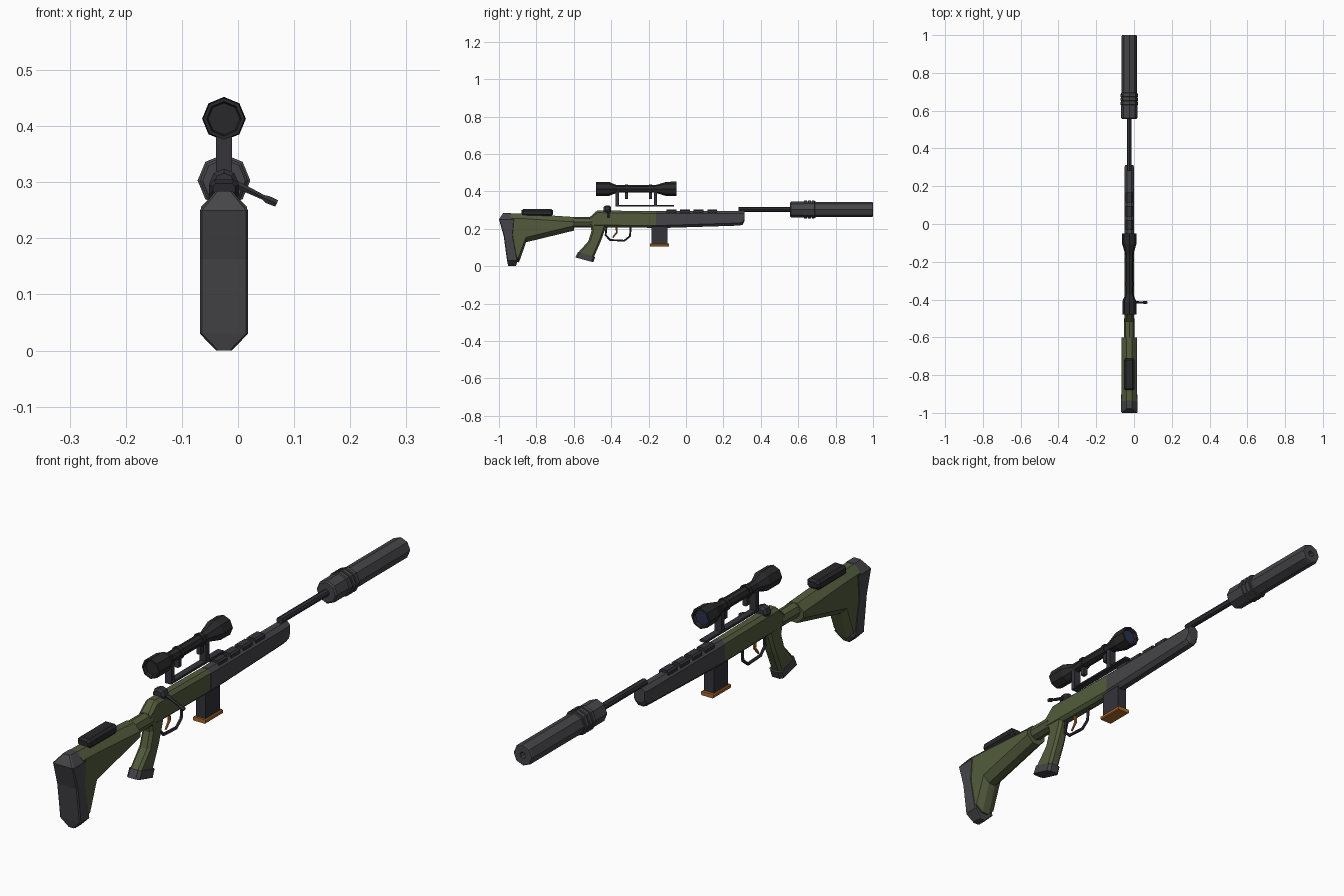
import bpy, bmesh, math
from mathutils import Vector

CX = -0.025  # gun centre line; the bolt handle offsets the bounding box


def material(name, r, g, b):
    m = bpy.data.materials.new(name)
    m.diffuse_color = (r, g, b, 1)
    return m


GREEN = material("olive", 0.085, 0.105, 0.045)
GREY = material("dark_grey", 0.06, 0.06, 0.067)
DARK = material("near_black", 0.022, 0.022, 0.024)
STEEL = material("steel", 0.033, 0.033, 0.042)
ORANGE = material("orange", 0.4, 0.14, 0.025)
LENS = material("lens", 0.02, 0.03, 0.07)


def skin(name, rings, mat):
    """Joins rings of points into a closed flat-shaded solid."""
    bm = bmesh.new()
    loops = [[bm.verts.new(p) for p in ring] for ring in rings]
    n = len(loops[0])
    for a, b in zip(loops, loops[1:]):
        for i in range(n):
            j = (i + 1) % n
            bm.faces.new((a[i], a[j], b[j], b[i]))
    bm.faces.new(loops[0])
    bm.faces.new(loops[-1])
    bmesh.ops.recalc_face_normals(bm, faces=bm.faces)
    me = bpy.data.meshes.new(name)
    bm.to_mesh(me)
    bm.free()
    me.materials.append(mat)
    ob = bpy.data.objects.new(name, me)
    bpy.context.collection.objects.link(ob)
    return ob


def loft(name, sections, mat):
    """Section: (y0, z0, y1, z1, half_width, chamfer), a chamfered box outline."""
    rings = []
    for y0, z0, y1, z1, w, c in sections:
        a, b = Vector((CX, y0, z0)), Vector((CX, y1, z1))
        d = (b - a).normalized() * c
        half = [(a, w - c), (a + d, w), (b - d, w), (b, w - c)]
        rings.append([p + Vector((s, 0, 0)) for p, s in half]
                     + [p - Vector((s, 0, 0)) for p, s in reversed(half)])
    return skin(name, rings, mat)


def block(name, y0, y1, z0, z1, w, mat, c=0.003):
    return loft(name, [(y, z0, y, z1, w, c) for y in (y0, y1)], mat)


def turned(name, stations, z, mat, n=8):
    """Low-poly lathe along y from (y, radius) stations."""
    angles = [math.tau * i / n for i in range(n)]
    return skin(name, [[(CX + r * math.sin(t), y, z + r * math.cos(t)) for t in angles]
                       for y, r in stations], mat)


def rod(name, points, mat):
    """Swept rod through (x, y, z, radius) points."""
    cu = bpy.data.curves.new(name, 'CURVE')
    cu.dimensions = '3D'
    cu.bevel_depth = 1
    cu.bevel_resolution = 1
    cu.use_fill_caps = True
    sp = cu.splines.new('POLY')
    sp.points.add(len(points) - 1)
    for p, (x, y, z, r) in zip(sp.points, points):
        p.co, p.radius = (x, y, z, 1), r
    sp.use_smooth = False
    cu.materials.append(mat)
    ob = bpy.data.objects.new(name, cu)
    bpy.context.collection.objects.link(ob)


# Butt stock, pad, cheek rest and stock tube
loft("butt_stock", [(-0.91, 0.025, -0.94, 0.282, 0.041, 0.026),
                    (-0.893, 0.02, -0.93, 0.282, 0.041, 0.026),
                    (-0.855, 0.128, -0.86, 0.28, 0.041, 0.026),
                    (-0.6, 0.19, -0.6, 0.263, 0.041, 0.026)], GREEN)
loft("butt_pad", [(-0.95, 0.0, -0.91, 0.0, 0.014, 0.004),
                  (-0.957, 0.03, -0.9, 0.03, 0.043, 0.004),
                  (-0.975, 0.163, -0.925, 0.163, 0.043, 0.004),
                  (-1.0, 0.25, -0.918, 0.25, 0.043, 0.004),
                  (-0.978, 0.284, -0.935, 0.284, 0.015, 0.004)], GREY)
loft("cheek_rest", [(-0.88, 0.278, -0.88, 0.298, 0.02, 0.006),
                    (-0.87, 0.268, -0.87, 0.305, 0.027, 0.009),
                    (-0.72, 0.268, -0.72, 0.305, 0.027, 0.009),
                    (-0.71, 0.278, -0.71, 0.298, 0.02, 0.006)], DARK)
turned("stock_tube", [(-0.61, 0.028), (-0.5, 0.028)], 0.235, GREEN)

# Receiver and handguard
loft("receiver", [(-0.515, 0.212, -0.515, 0.262, 0.024, 0.01),
                  (-0.475, 0.208, -0.475, 0.298, 0.024, 0.012),
                  (-0.16, 0.205, -0.16, 0.294, 0.024, 0.012)], GREEN)
loft("handguard", [(-0.16, 0.203, -0.16, 0.295, 0.025, 0.014),
                   (0.285, 0.217, 0.285, 0.295, 0.025, 0.014),
                   (0.303, 0.222, 0.303, 0.295, 0.024, 0.014),
                   (0.312, 0.24, 0.312, 0.295, 0.022, 0.013)], GREY)
for i in range(4):
    y = -0.105 + 0.073 * i
    block(f"handguard_rib_{i + 1}", y, y + 0.053, 0.28, 0.304, 0.019, STEEL, 0.006)

# Pistol grip
loft("grip", [(-0.513, 0.225, -0.425, 0.225, 0.022, 0.01),
              (-0.505, 0.19, -0.435, 0.19, 0.022, 0.01),
              (-0.522, 0.134, -0.455, 0.134, 0.023, 0.01),
              (-0.575, 0.075, -0.492, 0.05, 0.023, 0.01)], GREEN)
loft("grip_cap", [(-0.578, 0.076, -0.485, 0.049, 0.026, 0.01),
                  (-0.592, 0.047, -0.496, 0.021, 0.026, 0.01)], GREY)

# Trigger, guard and magazine
rod("trigger_guard", [(CX, y, z, 0.006) for y, z in (
    (-0.425, 0.212), (-0.43, 0.165), (-0.405, 0.14), (-0.33, 0.136),
    (-0.3, 0.16), (-0.295, 0.212))], STEEL)
rod("trigger", [(CX, -0.372, 0.212, 0.006), (CX, -0.37, 0.18, 0.006),
                (CX, -0.392, 0.153, 0.004)], ORANGE)
block("magazine", -0.185, -0.1, 0.115, 0.215, 0.02, STEEL, 0.004)
block("magazine_base", -0.193, -0.09, 0.105, 0.12, 0.026, ORANGE)

# Bolt with handle
turned("bolt_body", [(-0.44, 0.018), (-0.43, 0.026), (-0.41, 0.026), (-0.4, 0.018)], 0.298, STEEL)
rod("bolt_handle", [(CX, -0.415, 0.306, 0.009), (0.01, -0.415, 0.29, 0.007),
                    (0.045, -0.415, 0.273, 0.005), (0.053, -0.415, 0.269, 0.008),
                    (0.069, -0.415, 0.262, 0.007)], STEEL)

# Barrel and suppressor with grip rings and a bore
turned("barrel", [(0.28, 0.013), (0.57, 0.013)], 0.303, STEEL)
profile = [(0.557, 0.038), (0.562, 0.043), (0.63, 0.043)]
for i in range(3):
    y = 0.632 + 0.021 * i
    profile += [(y, 0.047), (y + 0.014, 0.047), (y + 0.015, 0.043), (y + 0.02, 0.043)]
profile += [(0.696, 0.04), (0.995, 0.04), (1.0, 0.037), (1.0, 0.012), (0.93, 0.012)]
turned("suppressor", profile, 0.303, GREY)

# Scope with recessed lenses
SZ = 0.413
turned("scope", [(-0.468, 0.028), (-0.48, 0.031), (-0.48, 0.037), (-0.41, 0.037), (-0.37, 0.02),
                 (-0.165, 0.02), (-0.105, 0.038), (-0.05, 0.039), (-0.05, 0.032),
                 (-0.062, 0.029)], SZ, DARK)
turned("rear_lens", [(-0.47, 0.027), (-0.467, 0.027)], SZ, DARK)
turned("front_lens", [(-0.063, 0.028), (-0.06, 0.028)], SZ, LENS)

# Scope mounts and rail
for name, y in (("rear", -0.367), ("front", -0.163)):
    block(name + "_mount_post", y - 0.009, y + 0.009, 0.32, 0.405, 0.014, STEEL)
for name, y in (("rear", -0.319), ("front", -0.19)):
    turned(name + "_scope_ring", [(y - 0.008, 0.024), (y + 0.008, 0.024)], SZ, DARK)
    block(name + "_ring_clamp", y - 0.008, y + 0.008, 0.36, 0.4, 0.009, STEEL)
block("scope_rail", -0.376, -0.065, 0.318, 0.327, 0.014, STEEL, 0.002)
